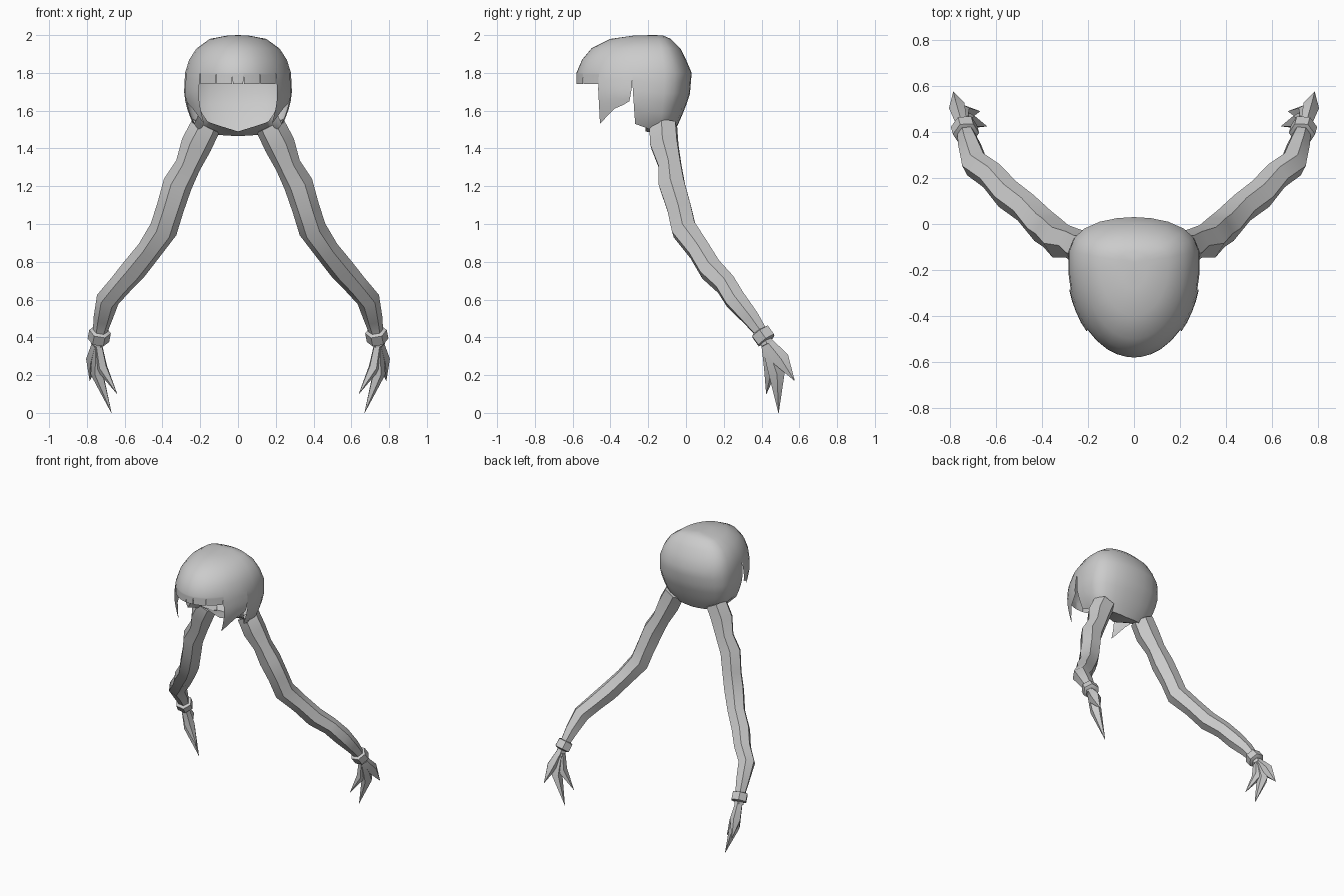
import bpy, bmesh, math
from mathutils import Vector

cube = bpy.data.objects.get("Cube")
if cube:
    bpy.data.objects.remove(cube)

grey = bpy.data.materials.new("soft_grey")
grey.use_nodes = True
grey.diffuse_color = (0.6, 0.6, 0.6, 1)
grey.node_tree.nodes["Principled BSDF"].inputs["Base Color"].default_value = (0.6, 0.6, 0.6, 1)


def finish(bm, name, weld=0.0005):
    """Weld, mirror across x and smooth a half mesh."""
    bmesh.ops.remove_doubles(bm, verts=bm.verts, dist=weld)
    me = bpy.data.meshes.new(name)
    bm.to_mesh(me)
    bm.free()
    me.materials.append(grey)
    ob = bpy.data.objects.new(name, me)
    bpy.context.collection.objects.link(ob)
    bpy.ops.object.select_all(action='DESELECT')
    ob.select_set(True)
    bpy.context.view_layer.objects.active = ob
    bpy.ops.object.shade_smooth_by_angle(angle=math.radians(55))
    mod = ob.modifiers.new("mirror", 'MIRROR')
    mod.merge_threshold = 0.001
    return ob


# Head shell profile: height, half width, front y, back y
PROFILE = [(2.0, 0.0, -0.18, -0.16), (1.997, 0.06, -0.28, -0.12), (1.98, 0.15, -0.4, -0.08),
           (1.93, 0.22, -0.5, -0.03), (1.87, 0.26, -0.55, 0.0), (1.8, 0.282, -0.58, 0.03),
           (1.68, 0.288, -0.58, 0.02), (1.6, 0.268, -0.58, -0.01),
           (1.53, 0.24, -0.58, -0.04), (1.46, 0.17, -0.56, -0.08)]
MID_Y = -0.17


def lerp(a, b, t):
    return a + (b - a) * t


def table(points, x):
    """Piecewise linear lookup."""
    for (a, va), (b, vb) in zip(points, points[1:]):
        if a <= x <= b:
            return lerp(va, vb, (x - a) / (b - a))
    return points[-1][1]


def shell(deg, z, flare=1.0):
    """Point on the head shell; 0 degrees is the front, 180 the back."""
    for hi, lo in zip(PROFILE, PROFILE[1:]):
        if z >= lo[0]:
            break
    t = (hi[0] - z) / (hi[0] - lo[0])
    w, yf, yb = (lerp(hi[i], lo[i], t) for i in (1, 2, 3))
    s, c = math.sin(math.radians(deg)), math.cos(math.radians(deg))
    if c >= 0:
        y = MID_Y + (yf - MID_Y) * c
    else:
        y = MID_Y + (yb - MID_Y) * (-c) ** 0.65
    return Vector((w * s * flare if 0 < deg < 180 else 0, MID_Y + (y - MID_Y) * flare, z))


COLUMNS = [0, 6, 15, 24, 35, 45, 52, 60, 67, 74, 84, 98, 114, 130, 148, 165, 180]
# Hair panels: start, end, bottom edge, slit top, slit width in degrees, flare
PANELS = [
    (0, 6, [(0, 1.74), (6, 1.74)], 1.8, 0.5, 1),
    (6, 24, [(6, 1.74), (24, 1.74)], 1.8, 0.5, 1),
    (24, 45, [(24, 1.74), (45, 1.74)], 1.8, 0.5, 1),
    (45, 74, [(45, 1.53), (52, 1.56), (60, 1.61), (74, 1.65)], 1.73, 2.0, 1.02),
    (74, 180, [(74, 1.53), (98, 1.48), (180, 1.465)], 1.73, 2.0, 1),
]

bm = bmesh.new()
for start, end, bottom, slit, gap, flare in PANELS:
    cols = [c for c in COLUMNS if start <= c <= end]
    grid = []
    for deg in cols:
        low = table(bottom, deg)
        heights = [p[0] for p in PROFILE[:6]]
        heights += [lerp(1.8, low, k / 6) for k in range(1, 7)]
        line = []
        for z in heights:
            open_t = min(1, max(0, (slit - z) / max(0.001, slit - low)))
            shift = 0
            if deg == start and start > 0:
                shift = gap * open_t
            elif deg == end and end < 180:
                shift = -gap * open_t
            f = lerp(1, flare, min(1, max(0, (1.8 - z) / 0.06)))
            line.append(bm.verts.new(shell(deg + shift, z, f)))
        # the back panel curls forward underneath
        if end == 180:
            tip = line[-1].co
            for k in (0.5, 1.0):
                line.append(bm.verts.new((tip.x * lerp(1, 0.85, k), lerp(tip.y, -0.215, k),
                                          tip.z + k * (0.025 + 0.2 * tip.x))))
        grid.append(line)
    for a, b in zip(grid, grid[1:]):
        for i in range(len(a) - 1):
            bm.faces.new((a[i], a[i + 1], b[i + 1], b[i]))
bmesh.ops.dissolve_degenerate(bm, dist=0.0001, edges=bm.edges)
finish(bm, "hair_cap", 0.0003)


def tube(bm, path, sides=6, flat=1.0):
    """Sweep a polygon along (x, y, z, radius) points."""
    pts = [Vector(p[:3]) for p in path]
    rings = []
    for i, p in enumerate(path):
        d = (pts[min(i + 1, len(pts) - 1)] - pts[max(i - 1, 0)]).normalized()
        u = d.cross(Vector((0, 1, 0.3))).normalized()
        v = d.cross(u)
        rings.append([bm.verts.new(pts[i] + p[3] * (u * math.cos(a) * flat + v * math.sin(a)))
                      for a in (math.tau * k / sides for k in range(sides))])
    for a, b in zip(rings, rings[1:]):
        for k in range(sides):
            n = (k + 1) % sides
            bm.faces.new((a[k], a[n], b[n], b[k]))
    bm.faces.new(rings[0][::-1])
    bm.faces.new(rings[-1])
    bmesh.ops.recalc_face_normals(bm, faces=bm.faces)


# Long wavy tails
bm = bmesh.new()
tube(bm, [(0.17, -0.12, 1.52, 0.08), (0.22, -0.115, 1.42, 0.083), (0.265, -0.085, 1.31, 0.068),
          (0.32, -0.075, 1.21, 0.078), (0.36, -0.035, 1.08, 0.073), (0.395, -0.01, 0.97, 0.075),
          (0.47, 0.07, 0.86, 0.066), (0.55, 0.13, 0.76, 0.068), (0.62, 0.21, 0.68, 0.062),
          (0.69, 0.26, 0.6, 0.062), (0.715, 0.345, 0.5, 0.05), (0.735, 0.41, 0.41, 0.035),
          (0.745, 0.43, 0.36, 0.035)])
finish(bm, "hair_tails")

# Ties around the tail ends
bm = bmesh.new()
tube(bm, [(0.729, 0.39, 0.435, 0.042), (0.73, 0.393, 0.43, 0.058), (0.739, 0.425, 0.385, 0.058),
          (0.74, 0.428, 0.38, 0.042)])
finish(bm, "hair_ties")

# Pointed tufts below the ties
bm = bmesh.new()
ROOT = (0.745, 0.425, 0.38, 0.03)
for mid, tip in [((0.768, 0.505, 0.28, 0.046), (0.785, 0.575, 0.17, 0.001)),
                 ((0.745, 0.48, 0.21, 0.045), (0.67, 0.49, 0.0, 0.001)),
                 ((0.72, 0.45, 0.24, 0.04), (0.64, 0.425, 0.1, 0.001))]:
    tube(bm, [ROOT, mid, tip], sides=5, flat=0.8)
finish(bm, "tail_tufts", 0.00001)
